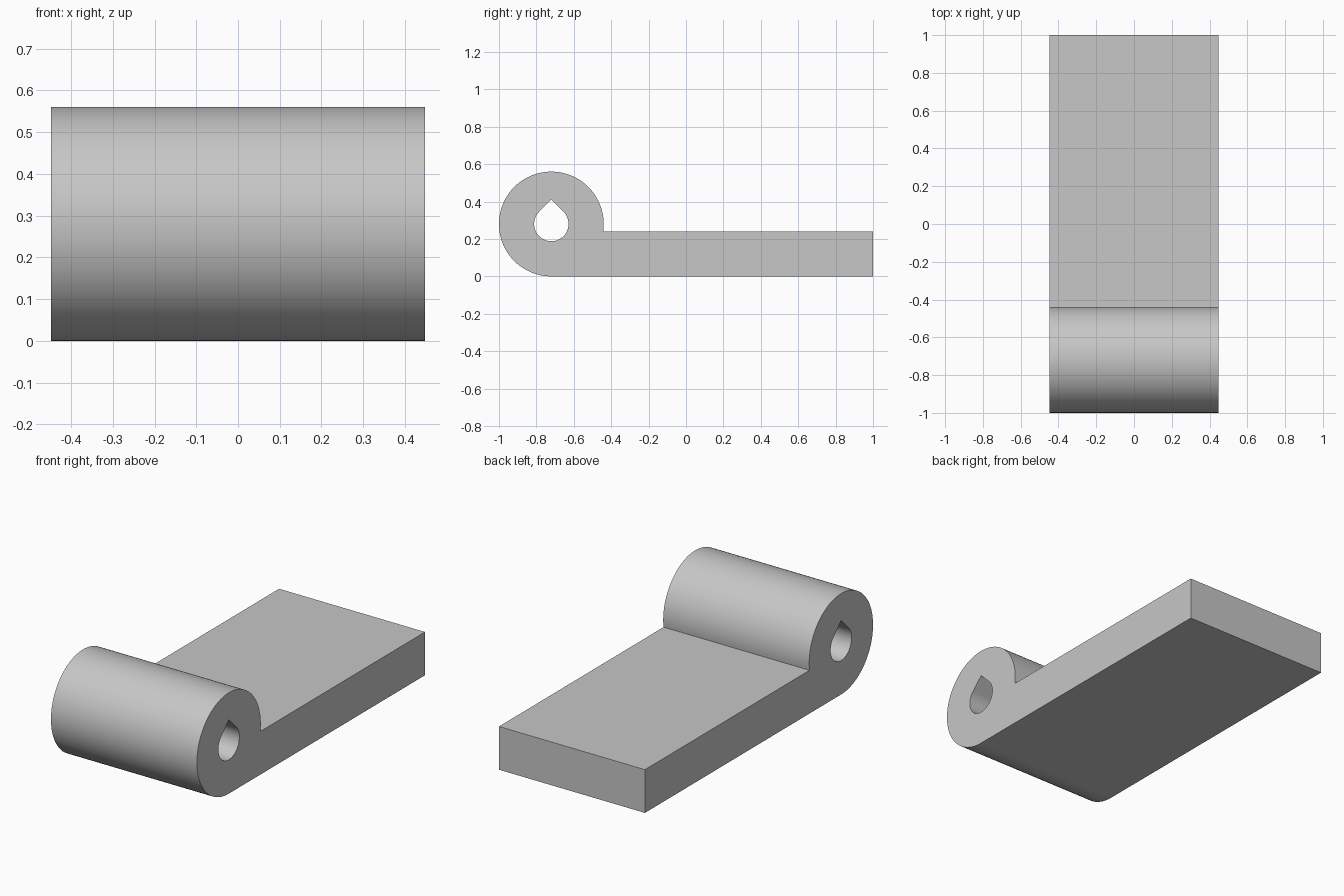
import bpy
import bmesh
from math import sin, cos, pi, asin, sqrt, radians

cube = bpy.data.objects.get("Cube")
if cube:
    bpy.data.objects.remove(cube, do_unlink=True)

HALF_WIDTH = 0.448
CENTRE_Y, CENTRE_Z = -0.72, 0.28
BARREL_R, HOLE_R = 0.28, 0.092
LEAF_TOP = 0.24


def arc(radius, start, end, steps):
    """Points of an arc about the barrel axis, as (y, z)."""
    angles = [start + (end - start) * i / steps for i in range(steps + 1)]
    return [(CENTRE_Y + radius * cos(a), CENTRE_Z + radius * sin(a)) for a in angles]


# Outline: barrel arc from the leaf's top round to its underside, then the leaf
meet = asin((LEAF_TOP - CENTRE_Z) / BARREL_R)
outline = arc(BARREL_R, meet, 1.5 * pi, 96) + [(1, 0), (1, LEAF_TOP)]

# Teardrop pin hole: round below, with a right-angled peak above
hole = arc(HOLE_R, 0.75 * pi, 2.25 * pi, 64) + [(CENTRE_Y, CENTRE_Z + HOLE_R * sqrt(2))]

# Fill the profile around the hole and extrude it across the width
bm = bmesh.new()
edges = []
for loop in (outline, hole):
    verts = [bm.verts.new((-HALF_WIDTH, y, z)) for y, z in loop]
    edges += [bm.edges.new((v, verts[i - 1])) for i, v in enumerate(verts)]
bmesh.ops.triangle_fill(bm, use_beauty=True, use_dissolve=False, edges=edges, normal=(-1, 0, 0))
result = bmesh.ops.extrude_face_region(bm, geom=bm.faces[:], use_keep_orig=True)
moved = [g for g in result["geom"] if isinstance(g, bmesh.types.BMVert)]
bmesh.ops.translate(bm, verts=moved, vec=(2 * HALF_WIDTH, 0, 0))
bmesh.ops.recalc_face_normals(bm, faces=bm.faces[:])
mesh = bpy.data.meshes.new("hinge_leaf")
bm.to_mesh(mesh)
bm.free()

leaf = bpy.data.objects.new("hinge_leaf", mesh)
bpy.context.collection.objects.link(leaf)

# Plain grey material
grey = bpy.data.materials.new("plain_grey")
grey.use_nodes = True
colour = (0.57, 0.57, 0.57, 1)
grey.diffuse_color = colour
grey.node_tree.nodes["Principled BSDF"].inputs["Base Color"].default_value = colour
mesh.materials.append(grey)

# Smooth the round walls, keep the edges crisp
bpy.ops.object.select_all(action="DESELECT")
leaf.select_set(True)
bpy.context.view_layer.objects.active = leaf
bpy.ops.object.shade_smooth_by_angle(angle=radians(30))
